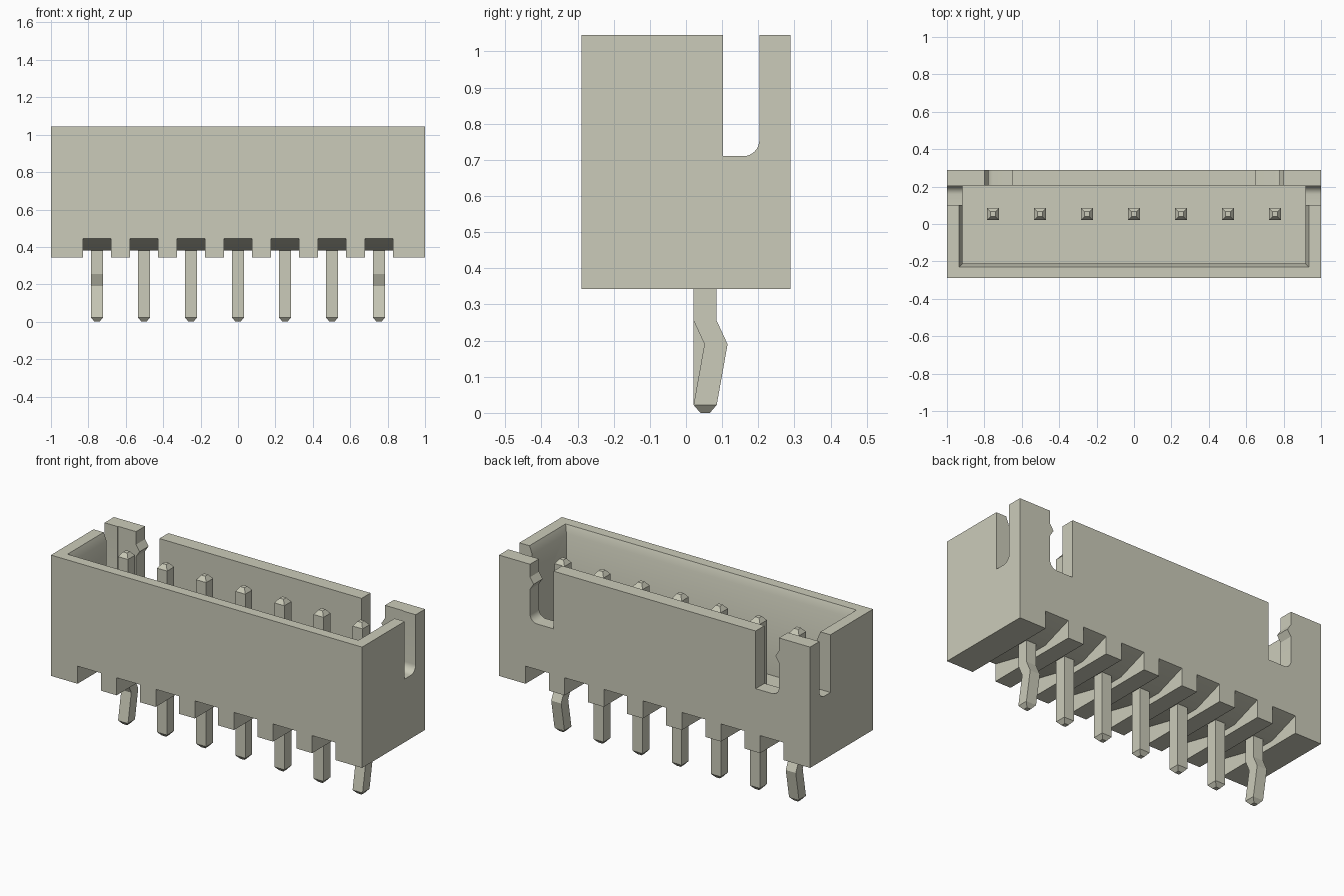
import bpy, bmesh, math

cube = bpy.data.objects.get("Cube")
if cube:
    bpy.data.objects.remove(cube)

# Single ivory plastic colour
IVORY = (0.60, 0.60, 0.49, 1.0)
mat = bpy.data.materials.new("ivory")
mat.use_nodes = True
mat.diffuse_color = IVORY
bsdf = next(n for n in mat.node_tree.nodes if n.type == 'BSDF_PRINCIPLED')
bsdf.inputs["Base Color"].default_value = IVORY

BOTTOM, TOP = 0.343, 1.045
HALF_Y = 0.289
PITCH = 0.2513


def loft(name, rings):
    """Closed solid skinned over a series of matching rings."""
    bm = bmesh.new()
    loops = [[bm.verts.new(p) for p in ring] for ring in rings]
    n = len(loops[0])
    for a, b in zip(loops, loops[1:]):
        for i in range(n):
            j = (i + 1) % n
            bm.faces.new((a[i], a[j], b[j], b[i]))
    bm.faces.new(loops[0])
    bm.faces.new(loops[-1])
    bmesh.ops.recalc_face_normals(bm, faces=bm.faces)
    mesh = bpy.data.meshes.new(name)
    bm.to_mesh(mesh)
    bm.free()
    mesh.materials.append(mat)
    obj = bpy.data.objects.new(name, mesh)
    bpy.context.collection.objects.link(obj)
    return obj


def rect(x0, x1, y0, y1, z):
    return [(x0, y0, z), (x1, y0, z), (x1, y1, z), (x0, y1, z)]


def box(name, x0, x1, y0, y1, z0, z1):
    return loft(name, [rect(x0, x1, y0, y1, z0), rect(x0, x1, y0, y1, z1)])


def prism_x(name, yz, x0, x1):
    return loft(name, [[(x, y, z) for y, z in yz] for x in (x0, x1)])


def prism_y(name, xz, y0, y1):
    return loft(name, [[(x, y, z) for x, z in xz] for y in (y0, y1)])


def cut(target, cutter):
    cutter.hide_render = True
    mod = target.modifiers.new("cut", 'BOOLEAN')
    mod.operation = 'DIFFERENCE'
    mod.solver = 'EXACT'
    mod.object = cutter
    bpy.context.view_layer.objects.active = target
    bpy.ops.object.modifier_apply(modifier=mod.name)
    bpy.data.objects.remove(cutter)


def slot_profile(inner, outer, floor, r=0.045):
    """Open-topped slot with a rounded lower corner on the outer side."""
    pts = [(outer, 1.2), (inner, 1.2), (inner, floor)]
    for i in range(9):
        a = math.pi / 2 * i / 8
        pts.append((outer - r + r * math.sin(a), floor + r - r * math.cos(a)))
    return pts


# Housing with its cavity and a tapered lead-in around the rim
housing = box("housing", -1, 1, -HALF_Y, HALF_Y, BOTTOM, TOP)
cut(housing, box("cavity_cutter", -0.917, 0.917, -0.212, 0.207, 0.53, 1.2))
cut(housing, loft("rim_cutter", [
    rect(-0.917, 0.917, -0.212, 0.15, TOP - 0.045),
    rect(-0.935, 0.935, -0.23, 0.15, TOP),
    rect(-0.935, 0.935, -0.23, 0.15, 1.2)]))

# Slots in the end walls and the back wall
for s in (-1, 1):
    cut(housing, prism_x("end_slot_cutter", slot_profile(0.102, 0.203, 0.71),
                         s * 0.85, s * 1.1))
    profile = [(s * x, z) for x, z in slot_profile(0.65, 0.80, 0.71)]
    cut(housing, prism_y("back_slot_cutter", profile, 0.1, 0.4))

# Vent notches under each pin, rising towards the front and back
slope = (0.445 - 0.38) / 0.289
notch = [(-0.4, 0.2), (-0.4, 0.445 + 0.111 * slope), (0.0, 0.38),
         (0.107, 0.38), (HALF_Y, 0.445), (0.4, 0.484), (0.4, 0.2)]
for i in range(-3, 4):
    cut(housing, prism_x("notch_cutter", notch, i * PITCH - 0.075, i * PITCH + 0.075))

bpy.ops.object.select_all(action='DESELECT')
housing.select_set(True)
bpy.context.view_layer.objects.active = housing
bpy.ops.object.shade_smooth_by_angle(angle=math.radians(25))

# Small latch ridges on the outer edges of the back slots
for s, side in ((-1, "right"), (1, "left")):
    ridge = [(s * 0.81, 0.90), (s * 0.80, 0.90), (s * 0.777, 0.935),
             (s * 0.80, 0.97), (s * 0.81, 0.97)]
    prism_y(side + "_latch_ridge", ridge, 0.207, HALF_Y)

# Square pins with bevelled tips; the two outer ones are kinked below the housing
H = 0.032
Y = 0.053
for i in range(-3, 4):
    x = i * PITCH
    bend = 0.03 if abs(i) == 3 else 0.0
    stations = [(0.0, 0.013, 0.0), (0.022, H, 0.0), (0.19, H, bend),
                (0.255, H, 0.0), (0.975, H, 0.0), (1.0, 0.013, 0.0)]
    loft("pin_%d" % (i + 4),
         [rect(x - h, x + h, Y + dy - h, Y + dy + h, z) for z, h, dy in stations])
